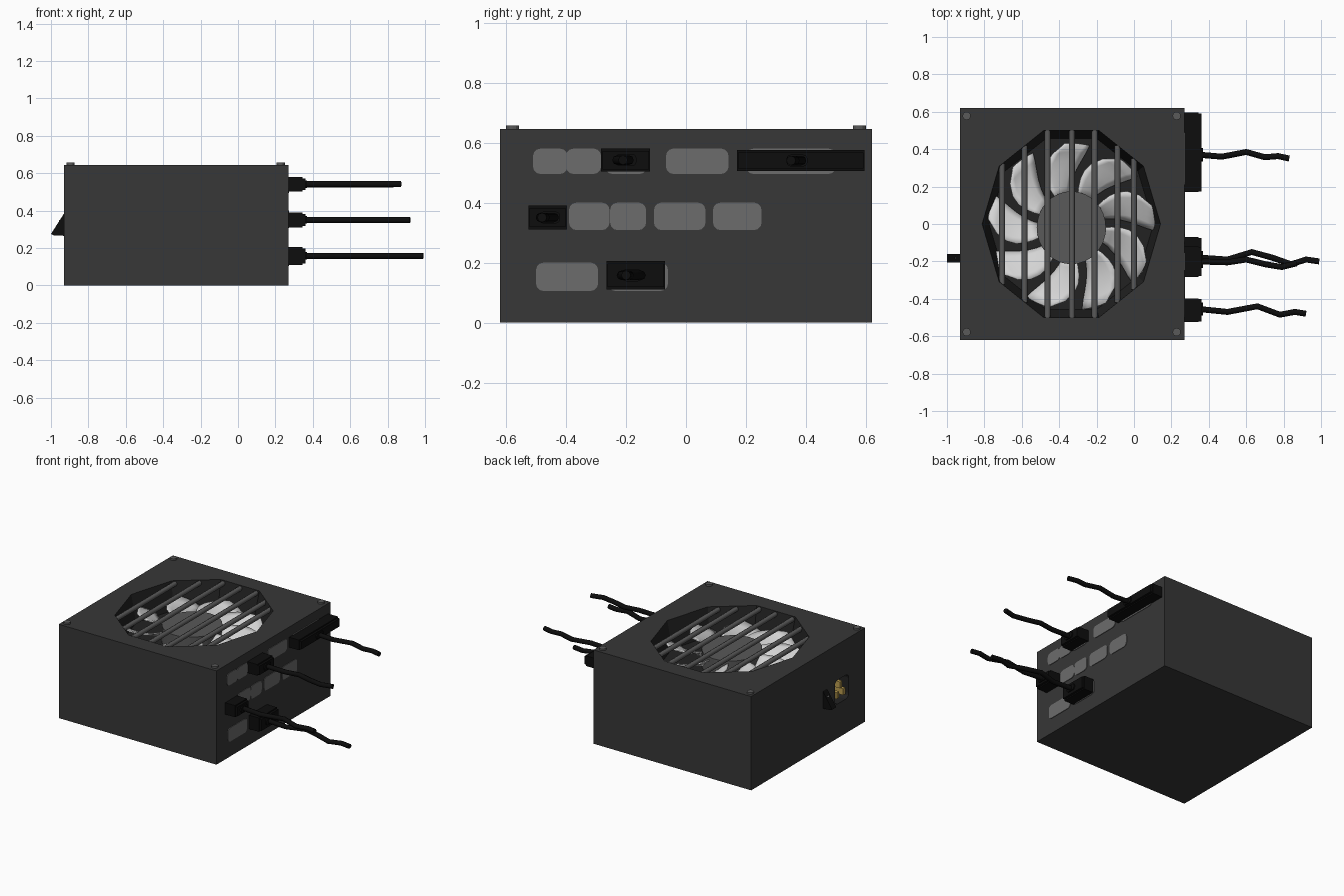
import bpy, bmesh, math
from mathutils import Vector

if "Cube" in bpy.data.objects:
    bpy.data.objects.remove(bpy.data.objects["Cube"])

def material(name, r, g=None, b=None):
    m = bpy.data.materials.new(name)
    m.diffuse_color = (r, r if g is None else g, r if b is None else b, 1)
    m.use_nodes = True
    m.node_tree.nodes["Principled BSDF"].inputs["Base Color"].default_value = m.diffuse_color
    return m

CASE = material("charcoal", 0.038)
PIT = material("dark interior", 0.016)
BLACK = material("black plastic", 0.004)
SOCKET = material("socket grey", 0.15)
STEEL = material("grille grey", 0.10)
BLADE = material("light blade grey", 0.66)
GOLD = material("gold", 0.5, 0.34, 0.08)

def make(name, verts, faces, mat, smooth=False):
    me = bpy.data.meshes.new(name)
    me.from_pydata(verts, [], faces)
    bm = bmesh.new()
    bm.from_mesh(me)
    bmesh.ops.recalc_face_normals(bm, faces=bm.faces)
    for f in bm.faces:
        f.smooth = smooth
    bm.to_mesh(me)
    bm.free()
    ob = bpy.data.objects.new(name, me)
    bpy.context.collection.objects.link(ob)
    me.materials.append(mat)
    return ob

def loft(name, rings, mat):
    """Closed solid through rings holding equal point counts."""
    n = len(rings[0])
    verts = [p for r in rings for p in r]
    faces = [tuple(range(n)), tuple(range(len(verts) - n, len(verts)))]
    for k in range(len(rings) - 1):
        for i in range(n):
            j = (i + 1) % n
            faces.append((k*n + i, k*n + j, (k+1)*n + j, (k+1)*n + i))
    return make(name, verts, faces, mat)

def box(name, x, y, z, mat):
    rings = [[(x[0], y[0], h), (x[1], y[0], h), (x[1], y[1], h), (x[0], y[1], h)] for h in z]
    return loft(name, rings, mat)

def ring(cx, cy, rx, ry, z, n):
    return [(cx + rx*math.cos(2*math.pi*i/n), cy + ry*math.sin(2*math.pi*i/n), z) for i in range(n)]

def rounded_plate(name, x, y, z, r, mat):
    """Rounded rectangle facing along x."""
    pts = []
    for cy, cz, a0 in ((y[1]-r, z[1]-r, 0), (y[0]+r, z[1]-r, 90),
                       (y[0]+r, z[0]+r, 180), (y[1]-r, z[0]+r, 270)):
        for k in range(4):
            a = math.radians(a0 + 30*k)
            pts.append((cy + r*math.cos(a), cz + r*math.sin(a)))
    return loft(name, [[(h, p, q) for p, q in pts] for h in x], mat)

def tube(name, pts, r, mat, sides=8):
    cu = bpy.data.curves.new(name, 'CURVE')
    cu.dimensions = '3D'
    cu.bevel_depth = r
    cu.bevel_resolution = sides // 2 - 2
    cu.use_fill_caps = True
    sp = cu.splines.new('POLY')
    sp.points.add(len(pts) - 1)
    for p, co in zip(sp.points, pts):
        p.co = (*co, 1)
    cu.materials.append(mat)
    ob = bpy.data.objects.new(name, cu)
    bpy.context.collection.objects.link(ob)
    return ob

# Case with a tapered ten-sided fan well and a power inlet recess
X0, X1, Y, TOP = -0.93, 0.27, 0.62, 0.645
FX, FY = -0.335, -0.005
case = box("case", (X0, X1), (-Y, Y), (0, TOP), CASE)
case.data.materials.append(PIT)
well = loft("fan_well_cutter", [ring(FX, 0, 0.44, 0.48, 0.46, 10),
                                ring(FX, 0, 0.48, 0.53, 0.66, 10)], PIT)
inlet = rounded_plate("inlet_cutter", (X0 - 0.05, X0 + 0.1), (-0.44, -0.29), (0.235, 0.4), 0.03, PIT)
for cutter in (well, inlet):
    mod = case.modifiers.new("cut", 'BOOLEAN')
    mod.operation = 'DIFFERENCE'
    mod.solver = 'EXACT'
    mod.object = cutter
bpy.context.view_layer.update()
cut = bpy.data.meshes.new_from_object(case.evaluated_get(bpy.context.evaluated_depsgraph_get()))
case.modifiers.clear()
case.data = cut
for cutter in (well, inlet):
    bpy.data.objects.remove(cutter)
for p in cut.polygons:
    c = p.center
    inside = X0 + 0.005 < c.x < X1 - 0.005 and abs(c.y) < Y - 0.005 and 0.005 < c.z < TOP - 0.005
    p.material_index = 1 if inside else 0

# Fan hub and swept, pitched blades
hub = loft("fan_hub", [ring(FX, FY - 0.015, 0.185, 0.195, 0.462, 32),
                       ring(FX, FY - 0.015, 0.185, 0.195, 0.575, 32)], STEEL)
N, R, C = 9, 6, 5
for b in range(N):
    verts, faces = [], []
    for i in range(R + 1):
        t = i / R
        rad = 0.17 + 0.275*t
        sweep = -0.35*t*t
        width = 0.42 + 0.16*math.sin(math.pi*t*0.8) - 0.22*t**4
        for j in range(C + 1):
            s = j / C - 0.5
            a = 2*math.pi*b/N + 0.45 + sweep + s*width
            verts.append((FX + rad*math.cos(a), FY - 0.01 + rad*math.sin(a),
                          0.525 + 0.07*s + 0.02*(0.25 - s*s)))
    for i in range(R):
        for j in range(C):
            k = i*(C + 1) + j
            faces.append((k, k + 1, k + C + 2, k + C + 1))
    blade = make("fan_blade", verts, faces, BLADE, True)
    blade.modifiers.new("thickness", 'SOLIDIFY').thickness = 0.008

# Grille bars reaching the rim of the well
rim = [Vector(p) for p in ring(FX, 0, 0.48, 0.525, 0, 10)]
for x in (-0.705, -0.585, -0.462, -0.332, -0.21, -0.088, 0.0):
    half = 0.0
    for p, q in zip(rim, rim[1:] + rim[:1]):
        if min(p.x, q.x) <= x <= max(p.x, q.x) and abs(p.x - q.x) > 1e-4:
            half = max(half, p.y + (q.y - p.y)*(x - p.x)/(q.x - p.x))
    tube("grille_bar", [(x, -half, 0.625), (x, half, 0.625)], 0.016, STEEL)

# Corner screws
for sx in (-0.895, 0.228):
    for sy in (-0.578, 0.578):
        loft("corner_screw", [ring(sx, sy, 0.022, 0.022, h, 12) for h in (0.63, 0.657)], STEEL)

# Output sockets in three rows
rows = (((0.495, 0.58), ((-0.51, -0.395), (-0.4, -0.283), (-0.27, -0.13), (-0.067, 0.142), (0.2, 0.5))),
        ((0.308, 0.4), ((-0.39, -0.255), (-0.253, -0.133), (-0.107, 0.065), (0.09, 0.252))),
        ((0.105, 0.2), ((-0.5, -0.293), (-0.26, -0.06))))
for z, spans in rows:
    for y in spans:
        rounded_plate("output_socket", (X1 - 0.01, X1 + 0.004), y, z, 0.025, SOCKET)

# Plugs, strain reliefs and wavy cables: y span, z span, cable (x, y) points
plugs = (
    ((0.17, 0.595), (0.505, 0.575),
     ((0.35, 0.37), (0.47, 0.36), (0.6, 0.385), (0.7, 0.357), (0.77, 0.363), (0.83, 0.35))),
    ((-0.283, -0.12), (0.503, 0.58),
     ((0.35, -0.2), (0.5, -0.205), (0.6, -0.19), (0.7, -0.215), (0.79, -0.23), (0.87, -0.21))),
    ((-0.525, -0.397), (0.31, 0.39),
     ((0.35, -0.455), (0.5, -0.47), (0.66, -0.44), (0.78, -0.485), (0.86, -0.47), (0.92, -0.48))),
    ((-0.265, -0.07), (0.11, 0.205),
     ((0.35, -0.18), (0.5, -0.19), (0.63, -0.15), (0.74, -0.18), (0.84, -0.215), (0.92, -0.19), (0.99, -0.2))),
)
for y, z, path in plugs:
    zc = (z[0] + z[1])/2
    box("plug", (X1, 0.345), y, z, BLACK)
    box("plug_back", (0.34, 0.36), (y[0] + 0.004, y[1] - 0.004), (z[0] + 0.008, z[1] - 0.008), BLACK)
    cy = path[0][1]
    rounded_plate("strain_relief", (0.355, 0.368), (cy - 0.035, cy + 0.035), (zc - 0.02, zc + 0.02), 0.015, BLACK)
    tube("cable", [(px, py, zc) for px, py in path], 0.016, BLACK)

# Rocker switch on the rear
profile = ((X0 + 0.01, 0.39), (X0, 0.385), (-1.0, 0.275), (-0.985, 0.268), (X0 + 0.01, 0.265))
loft("rocker_switch", [[(px, py, pz) for px, pz in profile] for py in (-0.205, -0.16)], BLACK)
box("switch_mark", (-0.957, -0.954), (-0.188, -0.177), (0.337, 0.35), BLADE)

# Power inlet pins
for py, pz in ((-0.4, 0.29), (-0.33, 0.29), (-0.365, 0.35)):
    box("inlet_pin", (X0 + 0.005, X0 + 0.1), (py - 0.012, py + 0.012), (pz - 0.022, pz + 0.022), GOLD)
